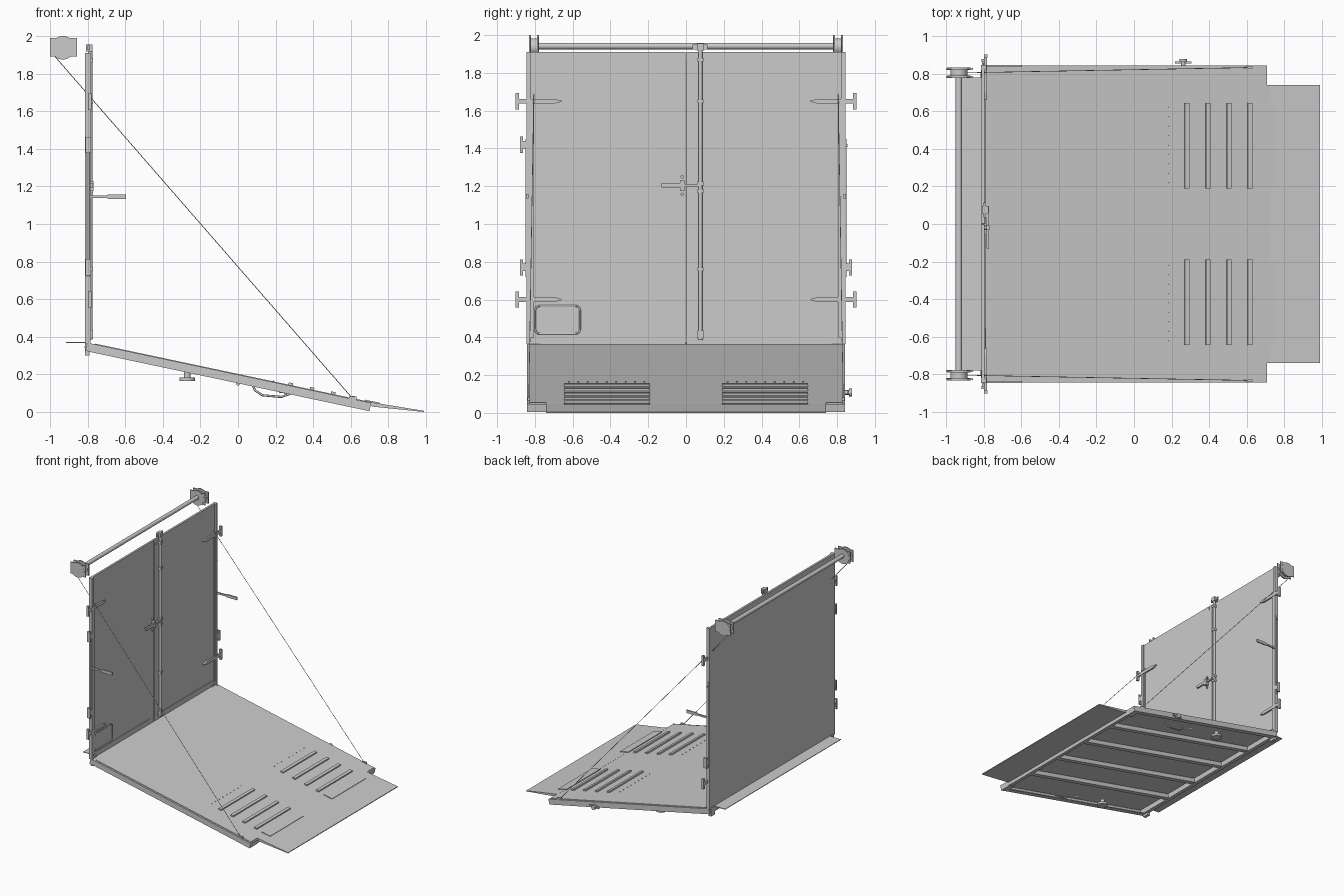
import bpy, bmesh, math
from mathutils import Matrix, Vector

SLOPE = math.atan(0.212)
RAMP = Matrix.Translation((-0.79, 0, 0.37)) @ Matrix.Rotation(SLOPE, 4, 'Y')
WORLD = Matrix.Identity(4)


def finish(name, bm, mat=WORLD):
    bmesh.ops.recalc_face_normals(bm, faces=bm.faces)
    me = bpy.data.meshes.new(name)
    bm.to_mesh(me)
    bm.free()
    ob = bpy.data.objects.new(name, me)
    ob.matrix_world = mat
    bpy.context.collection.objects.link(ob)
    return ob


def box(name, x, y, z, mat=WORLD):
    bm = bmesh.new()
    bmesh.ops.create_cube(bm, size=1)
    for v in bm.verts:
        v.co = [(r[0] + r[1]) / 2 + c * (r[1] - r[0]) for c, r in zip(v.co, (x, y, z))]
    return finish(name, bm, mat)


def cyl(name, a, b, r, sides=16, mat=WORLD):
    a, b = Vector(a), Vector(b)
    d = b - a
    bm = bmesh.new()
    bmesh.ops.create_cone(bm, cap_ends=True, segments=sides, radius1=r, radius2=r, depth=d.length)
    bm.transform(Matrix.Translation((a + b) / 2) @ d.to_track_quat('Z', 'Y').to_matrix().to_4x4())
    for f in bm.faces:
        f.smooth = len(f.verts) == 4
    ob = finish(name, bm, mat)
    for e in ob.data.edges:
        e.use_edge_sharp = False
    ob.data.set_sharp_from_angle(angle=math.radians(40))
    return ob


def prism(name, pts, axis, lo, hi):
    """Extrude a 2D outline along x or y."""
    place = (lambda p, t: (t, p[0], p[1])) if axis == 'x' else (lambda p, t: (p[0], t, p[1]))
    bm = bmesh.new()
    f = bm.faces.new([bm.verts.new(place(p, lo)) for p in pts])
    ext = bmesh.ops.extrude_face_region(bm, geom=[f])['geom']
    step = Vector(place((0, 0), hi - lo))
    bmesh.ops.translate(bm, verts=[v for v in ext if isinstance(v, bmesh.types.BMVert)], vec=step)
    return finish(name, bm)


def pipe(name, pts, r, cyclic=False):
    cu = bpy.data.curves.new(name, 'CURVE')
    cu.dimensions = '3D'
    cu.bevel_depth, cu.bevel_resolution, cu.use_fill_caps = r, 2, True
    sp = cu.splines.new('POLY')
    sp.points.add(len(pts) - 1)
    for q, p in zip(sp.points, pts):
        q.co = (*p, 1)
    sp.use_cyclic_u = cyclic
    ob = bpy.data.objects.new(name, cu)
    bpy.context.collection.objects.link(ob)
    return ob


# door leaves with edge frames and centre seam
box("left_door", (-0.812, -0.795), (-0.842, -0.002), (0.365, 1.91))
box("right_door", (-0.812, -0.795), (0.002, 0.842), (0.365, 1.91))
box("door_overlap_strip", (-0.797, -0.79), (0.0, 0.042), (0.41, 1.87))
for s in (-1, 1):
    ys = sorted((s * 0.82, s * 0.845))
    box("door_edge_frame", (-0.815, -0.784), ys, (0.365, 1.91))
    box("door_bottom_rib", (-0.797, -0.789), sorted((s * 0.05, s * 0.8)), (0.402, 0.412))
    # door rubber-seal edge
    box("door_seal", (-0.797, -0.787), sorted((s * 0.805, s * 0.82)), (0.4, 1.66))

# ledge behind the doors
box("rear_ledge", (-0.915, -0.81), (-0.78, 0.78), (0.368, 0.373))

# small rounded hatch frame
cy, cz, w, h, r = -0.68, 0.493, 0.119, 0.074, 0.025
hatch = []
for k, (sx, sz) in enumerate(((1, 1), (-1, 1), (-1, -1), (1, -1))):
    for i in range(5):
        t = math.pi / 2 * (k + i / 4)
        hatch.append((-0.793, cy + sx * (w - r) + r * math.cos(t), cz + sz * (h - r) + r * math.sin(t)))
pipe("hatch_frame", hatch, 0.005, True)

# vertical lock rod, guides and swing handle
cyl("lock_rod", (-0.785, 0.076, 0.385), (-0.785, 0.076, 1.95), 0.011)
for z0, z1 in ((0.39, 0.435), (1.165, 1.185), (1.205, 1.225), (1.64, 1.66), (0.75, 0.77), (1.86, 1.88)):
    box("rod_guide", (-0.798, -0.771), (0.06, 0.092), (z0, z1))
box("rod_top_keeper", (-0.808, -0.773), (0.057, 0.095), (1.918, 1.955))
box("rod_top_plate", (-0.80, -0.788), (0.035, 0.115), (1.925, 1.95))
box("lock_handle", (-0.785, -0.772), (-0.13, -0.02), (1.193, 1.217))
box("lock_handle_neck", (-0.787, -0.775), (-0.03, 0.075), (1.197, 1.211))
box("lock_hasp", (-0.797, -0.768), (-0.033, -0.008), (1.175, 1.23))
for z in (1.25, 1.157):
    cyl("hasp_bolt", (-0.798, -0.02, z), (-0.785, -0.02, z), 0.009, 12)

# strap hinges with T ends, side bolts and levers
for s in (-1, 1):
    for z in (0.6, 1.65):
        strap = [(s * 0.89, z - 0.013), (s * 0.89, z + 0.013), (s * 0.7, z + 0.013),
                 (s * 0.66, z + 0.003), (s * 0.66, z - 0.003), (s * 0.7, z - 0.013)]
        prism("hinge_strap", strap, 'x', -0.797, -0.782)
        box("hinge_end", (-0.799, -0.779), sorted((s * 0.885, s * 0.903)), (z - 0.043, z + 0.043))
    for z in ((0.77, 1.42) if s < 0 else (0.77,)):
        box("bolt_bracket_arm", (-0.808, -0.784), sorted((s * 0.835, s * 0.87)), (z - 0.02, z + 0.02))
        box("bolt_bracket_end", (-0.81, -0.782), sorted((s * 0.863, s * 0.878)), (z - 0.043, z + 0.043))
    cyl("side_bolt", (-0.797, s * 0.842, 0.72), (-0.797, s * 0.842, 1.45), 0.008, 10)
    prism("side_lever", [(-0.79, 1.137), (-0.7, 1.139), (-0.69, 1.134), (-0.595, 1.134),
                         (-0.595, 1.158), (-0.69, 1.158), (-0.7, 1.152), (-0.79, 1.152)],
          'y', s * 0.84 - 0.006, s * 0.84 + 0.006)
cyl("side_catch", (-0.797, 0.84, 1.415), (-0.797, 0.856, 1.415), 0.008, 10)

# roller tube, cable drums and cables
cyl("roller_tube", (-0.932, -0.785, 1.942), (-0.932, 0.785, 1.942), 0.017, 24)
for s in (-1, 1):
    for y in (0.784, 0.826):
        box("drum_plate", (-1.0, -0.857), (s * y - 0.004, s * y + 0.004), (1.892, 1.99))
        cyl("drum_flange", (-0.932, s * (y - 0.006), 1.9375), (-0.932, s * (y + 0.006), 1.9375), 0.0625, 32)
    cyl("drum_hub", (-0.932, s * 0.78, 1.9375), (-0.932, s * 0.83, 1.9375), 0.045, 24)
    cyl("lift_cable", (-0.973, s * 0.803, 1.89), (0.605, s * 0.832, 0.077), 0.002, 6)
    box("cable_anchor", (0.59, 0.63), (s * 0.832 - 0.006, s * 0.832 + 0.006), (0.06, 0.082))

# ramp deck, side channels and underside framing (ramp-local coordinates)
L = 1.533
box("ramp_deck", (0.03, L - 0.01), (-0.828, 0.828), (-0.01, 0.0), RAMP)
box("ramp_hinge_beam", (-0.012, 0.03), (-0.842, 0.842), (-0.048, -0.006), RAMP)
box("ramp_end_beam", (L - 0.04, L - 0.002), (-0.74, 0.74), (-0.045, -0.008), RAMP)
for s in (-1, 1):
    box("ramp_side_web", (0, L), sorted((s * 0.828, s * 0.842)), (-0.049, -0.004), RAMP)
    box("ramp_side_flange", (0, L), sorted((s * 0.80, s * 0.842)), (-0.049, -0.042), RAMP)
    box("ramp_corner_ear", (L - 0.06, L), sorted((s * 0.74, s * 0.842)), (-0.049, -0.006), RAMP)
    # hinge lugs under the threshold
    box("threshold_lug", (-0.815, -0.79), sorted((s * 0.77, s * 0.825)), (0.3, 0.375))
    # hinge cover plates and anti-slip cleats
    yr = sorted((s * 0.19, s * 0.645))
    box("lip_hinge_cover", (L - 0.035, L + 0.045), yr, (-0.006, 0.006), RAMP)
    for x in (0.28, 0.393, 0.505, 0.615):
        c = (x + 0.79) / math.cos(SLOPE)
        box("cleat", (c - 0.012, c + 0.012), yr, (-0.002, 0.012), RAMP)
    for i in range(9):
        y = s * (0.22 + i * 0.05)
        cyl("deck_rivet", (1.0, y, -0.002), (1.0, y, 0.004), 0.004, 8, RAMP)
for y in (-0.5, -0.17, 0.17, 0.5):
    box("ramp_joist", (0.02, L - 0.03), (y - 0.02, y + 0.02), (-0.045, -0.008), RAMP)

# threshold hinge pin and lip
cyl("threshold_hinge", (-0.803, -0.8, 0.345), (-0.803, 0.8, 0.345), 0.013)
prism("ramp_lip", [(0.69, 0.057), (0.72, 0.05), (0.99, 0.006), (0.99, 0.0), (0.72, 0.028), (0.69, 0.04)],
      'y', -0.74, 0.74)

# grab handles, rollers and buffers under the ramp
for y in (-0.72, 0.72):
    pipe("grab_handle", [(0.08, y, 0.14), (0.09, y, 0.115), (0.13, y, 0.089), (0.23, y, 0.08),
                         (0.275, y, 0.095), (0.28, y, 0.11)], 0.006)
    cyl("under_eye", (0, y - 0.01, 0.152), (0, y + 0.01, 0.152), 0.012, 12)
    cyl("buffer_stem", (-0.27, y, 0.18), (-0.27, y, 0.22), 0.018)
    cyl("buffer_pad", (-0.27, y, 0.166), (-0.27, y, 0.184), 0.042, 24)

# buffer on the ramp side
cyl("side_buffer_stem", (0.262, 0.835, 0.108), (0.262, 0.868, 0.108), 0.012)
cyl("side_buffer_pad", (0.262, 0.862, 0.108), (0.262, 0.878, 0.108), 0.02)
box("side_buffer_bar", (0.218, 0.307), (0.855, 0.864), (0.1, 0.116))
